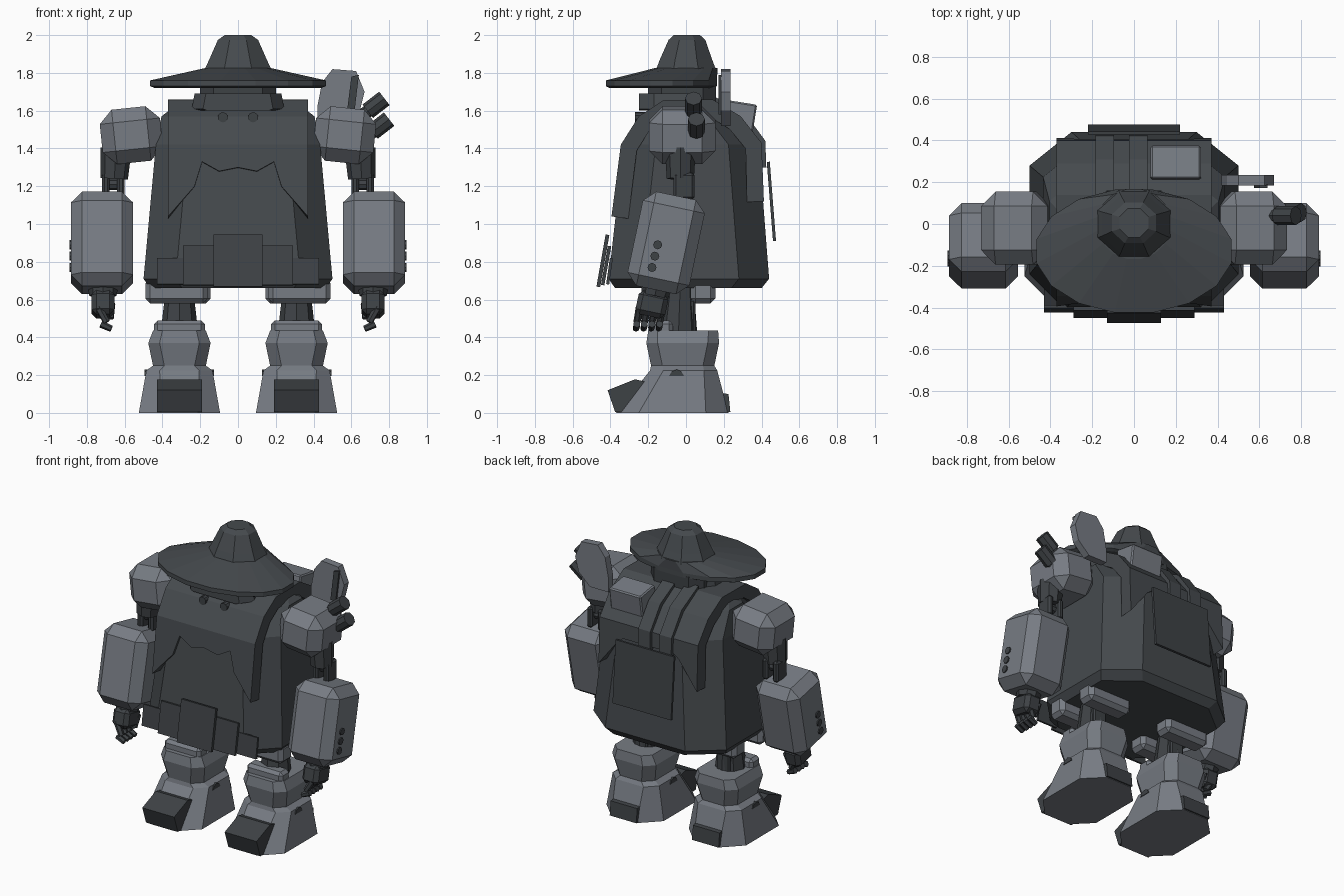
import bpy, bmesh, math
from mathutils import Vector

if "Cube" in bpy.data.objects:
    bpy.data.objects.remove(bpy.data.objects["Cube"], do_unlink=True)


def material(name, r, g, b):
    m = bpy.data.materials.new(name)
    m.use_nodes = True
    m.diffuse_color = (r, g, b, 1)
    m.node_tree.nodes["Principled BSDF"].inputs["Base Color"].default_value = (r, g, b, 1)
    return m


GREY = material("armour grey", .185, .202, .23)
DARK = material("cloth dark", .06, .068, .075)
STEEL = material("joint steel", .048, .054, .06)
BLACK = material("underside black", .03, .032, .034)


def finish(name, bm, mat, loc=(0, 0, 0), rot=(0, 0, 0)):
    bmesh.ops.recalc_face_normals(bm, faces=bm.faces)
    me = bpy.data.meshes.new(name)
    bm.to_mesh(me)
    bm.free()
    me.materials.append(mat)
    ob = bpy.data.objects.new(name, me)
    ob.location, ob.rotation_euler = loc, rot
    bpy.context.collection.objects.link(ob)
    return ob


def loft(name, rings, mat):
    """Skin equal-length rings of points and cap both ends."""
    bm = bmesh.new()
    rows = [[bm.verts.new(p) for p in ring] for ring in rings]
    n = len(rows[0])
    for a, b in zip(rows, rows[1:]):
        for i in range(n):
            bm.faces.new((a[i], a[(i + 1) % n], b[(i + 1) % n], b[i]))
    bm.faces.new(rows[0])
    bm.faces.new(rows[-1])
    return finish(name, bm, mat)


def octagon(x0, x1, y0, y1, z, cx, cy, back=None):
    """Rectangle with cut corners; back is an optional cut depth for +y."""
    bx, by = back or (cx, cy)
    return [(x0, y0 + cy, z), (x0 + cx, y0, z), (x1 - cx, y0, z), (x1, y0 + cy, z),
            (x1, y1 - by, z), (x1 - bx, y1, z), (x0 + bx, y1, z), (x0, y1 - by, z)]


def ellipse(rx, ry, cy, z, n):
    return [(rx * math.cos(2 * math.pi * (i + .5) / n),
             cy + ry * math.sin(2 * math.pi * (i + .5) / n), z) for i in range(n)]


def box(name, size, loc, mat, cut=0, rot=(0, 0, 0)):
    bm = bmesh.new()
    bmesh.ops.create_cube(bm, size=1)
    bmesh.ops.scale(bm, vec=size, verts=bm.verts)
    if cut:
        bmesh.ops.bevel(bm, geom=bm.edges[:], offset=cut, segments=1, affect='EDGES')
    return finish(name, bm, mat, loc, rot)


def tube(name, a, b, r0, r1, mat, n=8):
    a, b = Vector(a), Vector(b)
    bm = bmesh.new()
    bmesh.ops.create_cone(bm, cap_ends=True, segments=n, radius1=r0, radius2=r1, depth=(b - a).length)
    q = (b - a).to_track_quat('Z', 'Y')
    return finish(name, bm, mat, (a + b) / 2, q.to_euler())


def prism(name, outline, axis, lo, hi, mat):
    """Extrude a 2D outline along x or y."""
    place = (lambda p, t: (t, p[0], p[1])) if axis == 'x' else (lambda p, t: (p[0], t, p[1]))
    return loft(name, [[place(p, t) for p in outline] for t in (lo, hi)], mat)


# Hat: off-centre oval brim and eight-sided crown
loft("hat_brim", [ellipse(.45, .28, -.13, 1.72, 16), ellipse(.475, .3, -.13, 1.73, 16),
                  ellipse(.475, .3, -.13, 1.76, 16), ellipse(.18, .17, 0, 1.825, 16)], DARK)
loft("hat_crown", [ellipse(.195, .175, 0, 1.81, 8), ellipse(.165, .15, 0, 1.87, 8),
                   ellipse(.115, .105, .005, 1.975, 8), ellipse(.075, .075, .005, 2, 8)], DARK)

# Head and eyes
loft("head", [octagon(-.2, .2, -.2, .16, z, .07, .07) for z in (1.56, 1.74)], STEEL)
loft("face_band", [octagon(-w, w, -.25, .1, z, .06, .08) for w, z in ((.22, 1.6), (.245, 1.61), (.23, 1.69))], DARK)
for s in (-1, 1):
    tube("eye", (.08 * s, -.2, 1.565), (.08 * s, -.27, 1.565), .027, .027, STEEL, 10)

# Robe body with a dark underside
robe = loft("robe", [octagon(-w, w, f, b, z, .17, .17, (.2, .16)) for w, f, b, z in (
    (.465, -.375, .40, .66), (.5, -.41, .44, .71), (.435, -.33, .385, 1.42),
    (.405, -.2, .27, 1.57), (.34, -.12, .2, 1.62))], DARK)
robe.data.materials.append(BLACK)
for p in robe.data.polygons:
    if p.normal.z < -.9:
        p.material_index = 1

# Cape arching over the robe, with pointed outer corners
arch = [(-.345, 1.42), (-.25, 1.57), (-.12, 1.655), (.14, 1.66), (.29, 1.57), (.40, 1.43)]
hems = [(.37, 1.04, 1.12), (.23, 1.2, 1.3), (.19, 1.33, 1.33), (.1, 1.28, 1.33), (0, 1.3, 1.33)]
columns = [(-x, f, b) for x, f, b in hems] + hems[-2::-1]
bm = bmesh.new()
grid = []
for x, front, back in columns:
    path = [(-.345 - .13 * (1.42 - front), front)] + arch + [(.40 + .04 * (1.43 - back), back)]
    grid.append([bm.verts.new((x, y, z)) for y, z in path])
for a, b in zip(grid, grid[1:]):
    for i in range(len(a) - 1):
        bm.faces.new((a[i], b[i], b[i + 1], a[i + 1]))
cape = finish("cape", bm, DARK)
if cape.data.polygons[len(arch) // 2].normal.z < 0:
    cape.data.flip_normals()
mod = cape.modifiers.new("thickness", 'SOLIDIFY')
mod.thickness, mod.offset = .09, -1

# Raised straps down the back of the cape
for x in (-.14, .02):
    prism("back_strap", [(.13, 1.64), (.13, 1.685), (.31, 1.59), (.42, 1.44), (.425, 1.3), (.39, 1.3), (.38, 1.43)],
          'x', x - .045, x + .045, DARK)

# Back plate, pack and overlapping belt plates
box("back_plate", (.44, .016, .42), (0, .452, 1.12), STEEL, rot=(math.radians(4.5), 0, 0))
box("pack", (.24, .16, .22), (.2, .28, 1.535), GREY, .008, (math.radians(-9), 0, 0))
for s in (-1, 1):
    box("belt_plate_outer", (.15, .016, .14), (.355 * s, -.405, .75), STEEL, rot=(math.radians(-8), 0, 0))
    box("belt_plate_middle", (.17, .018, .21), (.205 * s, -.423, .78), STEEL, rot=(math.radians(-10), 0, 0))
box("belt_plate_centre", (.26, .02, .28), (0, -.44, .805), STEEL, rot=(math.radians(-10), 0, 0))

# Shoulder fin and exhaust pipes, on the left side only
fin = [(.42, 1.52), (.42, 1.62), (.445, 1.75), (.5, 1.82), (.625, 1.81), (.67, 1.7), (.645, 1.6), (.56, 1.52)]
prism("fin", fin, 'y', .185, .235, GREY)
prism("fin_bar", [(.575, 1.58), (.6, 1.78), (.64, 1.79), (.615, 1.58)], 'y', .172, .19, STEEL)
for x, y, z in ((.775, .04, 1.665), (.8, .055, 1.555)):
    tip = Vector((x, y, z))
    back = Vector((-.8, 0, -.62))
    tube("exhaust_pipe", tip + back * .24, tip, .034, .034, STEEL)
    tube("exhaust_muzzle", tip + back * .11, tip, .045, .045, STEEL)

for s in (-1, 1):
    # Arms
    box("shoulder", (.32, .35, .29), (.565 * s, -.02, 1.47), GREY, .07, (0, math.radians(6 * s), 0))
    tube("upper_arm", (.645 * s, -.03, 1.4), (.655 * s, -.03, 1.24), .082, .072, STEEL)
    for dx in (-.04, .04):
        box("elbow_prong", (.04, .11, .14), ((.66 + dx) * s, -.01, 1.2), STEEL, .012)
    tube("elbow_pin", (.6 * s, -.01, 1.21), (.72 * s, -.01, 1.21), .03, .03, STEEL)
    tilt = (math.radians(-12), 0, 0)
    box("forearm", (.33, .335, .51), (.72 * s, -.105, .9), GREY, .06, tilt)
    for y, z in ((-.15, .89), (-.165, .83), (-.18, .77)):
        tube("rivet", (.87 * s, y, z), (.893 * s, y, z), .024, .024, STEEL)
    # Hands
    tube("wrist", (.715 * s, -.15, .69), (.715 * s, -.165, .62), .085, .072, STEEL)
    box("palm", (.12, .16, .13), (.715 * s, -.18, .575), STEEL, .025, tilt)
    for i in range(4):
        y = -.26 + .04 * i
        tube("finger", (.74 * s, y + .015, .56), (.695 * s, y, .48), .021, .019, STEEL, 6)
        tube("fingertip", (.725 * s, y, .47), (.67 * s, y - .005, .445), .02, .017, STEEL, 6)
    tube("thumb", (.67 * s, -.12, .58), (.675 * s, -.15, .5), .022, .018, STEEL, 6)

    # Hips and thighs
    box("hip_pad_back", (.33, .13, .13), (.31 * s, .09, .645), GREY, .025)
    box("hip_pad_front", (.33, .13, .13), (.325 * s, -.17, .645), GREY, .025)
    tube("thigh", (.31 * s, -.04, .42), (.31 * s, -.03, .68), .1, .07, STEEL)
    box("knee_strut", (.1, .06, .2), (.31 * s, .02, .5), STEEL, .01)

    # Boots: flared eight-sided shaft, toe cap, heel and side vent
    c = .31 * s
    loft("boot", [octagon(c - w, c + w, f, b, z, k, k) for w, f, b, z, k in (
        (.215, -.37, .225, 0, .12), (.175, -.19, .165, .225, .07), (.14, -.185, .15, .25, .06),
        (.165, -.21, .175, .37, .06), (.14, -.2, .17, .435, .05))], GREY)
    box("knee_guard", (.27, .1, .08), (c, -.12, .45), GREY, .02)
    prism("toe_cap", [(-.375, .004), (-.415, .12), (-.27, .178), (-.15, .15), (-.15, .004)],
          'x', c - .12, c + .12, STEEL)
    prism("heel", [(.15, .004), (.235, .004), (.225, .1), (.15, .11)], 'x', c - .1, c + .1, STEEL)
    vent = [(-.09, .195), (-.075, .22), (-.05, .23), (-.025, .22), (-.01, .195)]
    prism("boot_vent", vent, 'x', c - .184, c + .184, STEEL)
